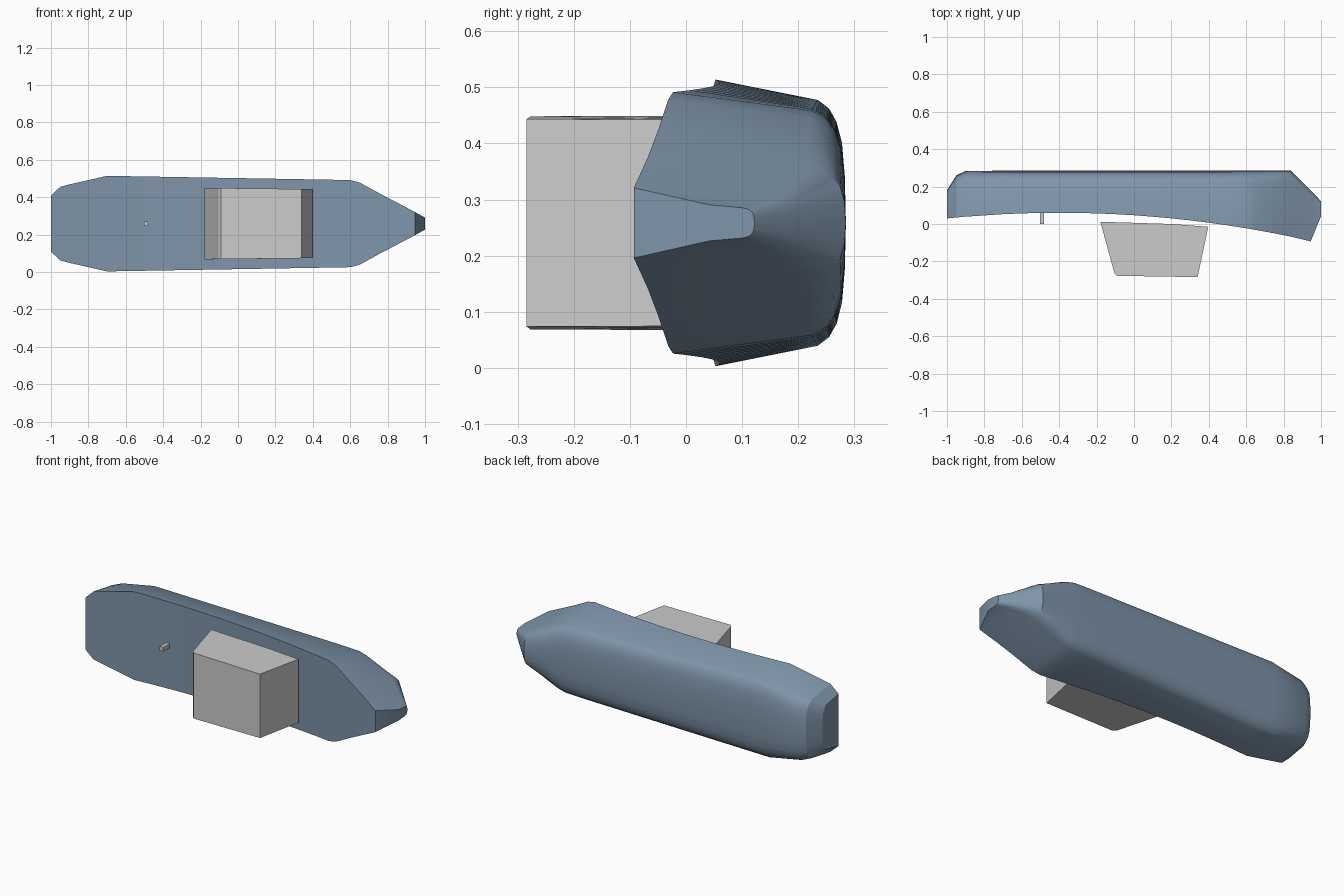
import bpy, bmesh

if "Cube" in bpy.data.objects:
    bpy.data.objects.remove(bpy.data.objects["Cube"])

ZC = 0.2585  # centreline height: the boat lies on its side, deck facing -y


def make_object(name, verts, faces, colour=None, smooth=None):
    bm = bmesh.new()
    vs = [bm.verts.new(v) for v in verts]
    for f in faces:
        bm.faces.new([vs[i] for i in f])
    bmesh.ops.recalc_face_normals(bm, faces=bm.faces)
    me = bpy.data.meshes.new(name)
    bm.to_mesh(me)
    bm.free()
    ob = bpy.data.objects.new(name, me)
    bpy.context.collection.objects.link(ob)
    if colour:
        mat = bpy.data.materials.new(name + "_paint")
        mat.diffuse_color = colour
        mat.use_nodes = True
        mat.node_tree.nodes["Principled BSDF"].inputs["Base Color"].default_value = mat.diffuse_color
        me.materials.append(mat)
    if smooth:
        bpy.ops.object.select_all(action='DESELECT')
        ob.select_set(True)
        bpy.context.view_layer.objects.active = ob
        bpy.ops.object.shade_smooth_by_angle(angle=smooth)
    return ob


def sheer(x):
    return 0.06 - 0.083 * (x + 0.4) ** 2


# hull stations: x, deck y, deck half width, chine y, chine half width, keel y
stations = [
    (-1.0, 0.03, 0.15, 0.14, 0.13, 0.18),
    (-0.95, sheer(-0.95), 0.197, 0.20, 0.17, 0.26),
    (-0.9, sheer(-0.9), 0.210, 0.225, 0.185, 0.284),
    (-0.7, sheer(-0.7), 0.2555, 0.235, 0.219, 0.285),
]
for i in range(1, 13):  # long parallel midbody
    t = i / 13
    x = -0.7 + 1.3 * t
    stations.append((x, sheer(x), 0.2555 - 0.0225 * t, 0.235 - 0.01 * t, 0.219 - 0.017 * t, 0.285))
stations += [
    (0.6, sheer(0.6), 0.233, 0.225, 0.20, 0.285),
    (0.65, sheer(0.65), 0.220, 0.222, 0.187, 0.285),
    (0.75, sheer(0.75), 0.165, 0.218, 0.142, 0.285),
    (0.84, sheer(0.84), 0.118, 0.212, 0.100, 0.285),
    (0.945, -0.093, 0.0625, 0.145, 0.045, 0.180),
    (1.0, 0.042, 0.032, 0.10, 0.027, 0.122),
]

# half section from chine to keel: width factor, depth factor
bilge = [(1, 0), (0.93, 0.4), (0.82, 0.67), (0.65, 0.86), (0.38, 0.96)]
verts, faces = [], []
for x, yd, wd, yc, wc, yk in stations:
    half = [(wd, yd)] + [(wc * a, yc + (yk - yc) * b) for a, b in bilge]
    ring = half + [(0, yk)] + [(-w, y) for w, y in reversed(half)]
    verts += [(x, y, ZC + w) for w, y in ring]
n = 13
for s in range(len(stations) - 1):
    for k in range(n):
        a, b = s * n + k, s * n + (k + 1) % n
        faces.append((a, b, b + n, a + n))
faces.append(tuple(range(n)))
faces.append(tuple(range(len(verts) - n, len(verts))))
make_object("hull", verts, faces, (0.21, 0.30, 0.40, 1), 0.45)


def prism(name, profile):
    """Side profile of (x, y, half width) extruded across the boat."""
    m = len(profile)
    v = [(x, y, ZC + s * w) for s in (1, -1) for x, y, w in profile]
    f = [tuple(range(m)), tuple(range(m, 2 * m))]
    f += [(i, (i + 1) % m, (i + 1) % m + m, i + m) for i in range(m)]
    return make_object(name, v, f)


# raked cabin with a softly curved end
prism("cabin", [(-0.18, 0.012, 0.191), (0.20, 0.0, 0.187), (0.397, -0.015, 0.184),
                (0.34, -0.284, 0.185), (-0.09, -0.277, 0.19), (-0.105, -0.262, 0.19)])

# small deck post
prism("deck_post", [(-0.502, 0.07, 0.012), (-0.48, 0.07, 0.012),
                    (-0.48, 0.0, 0.012), (-0.502, 0.0, 0.012)])
